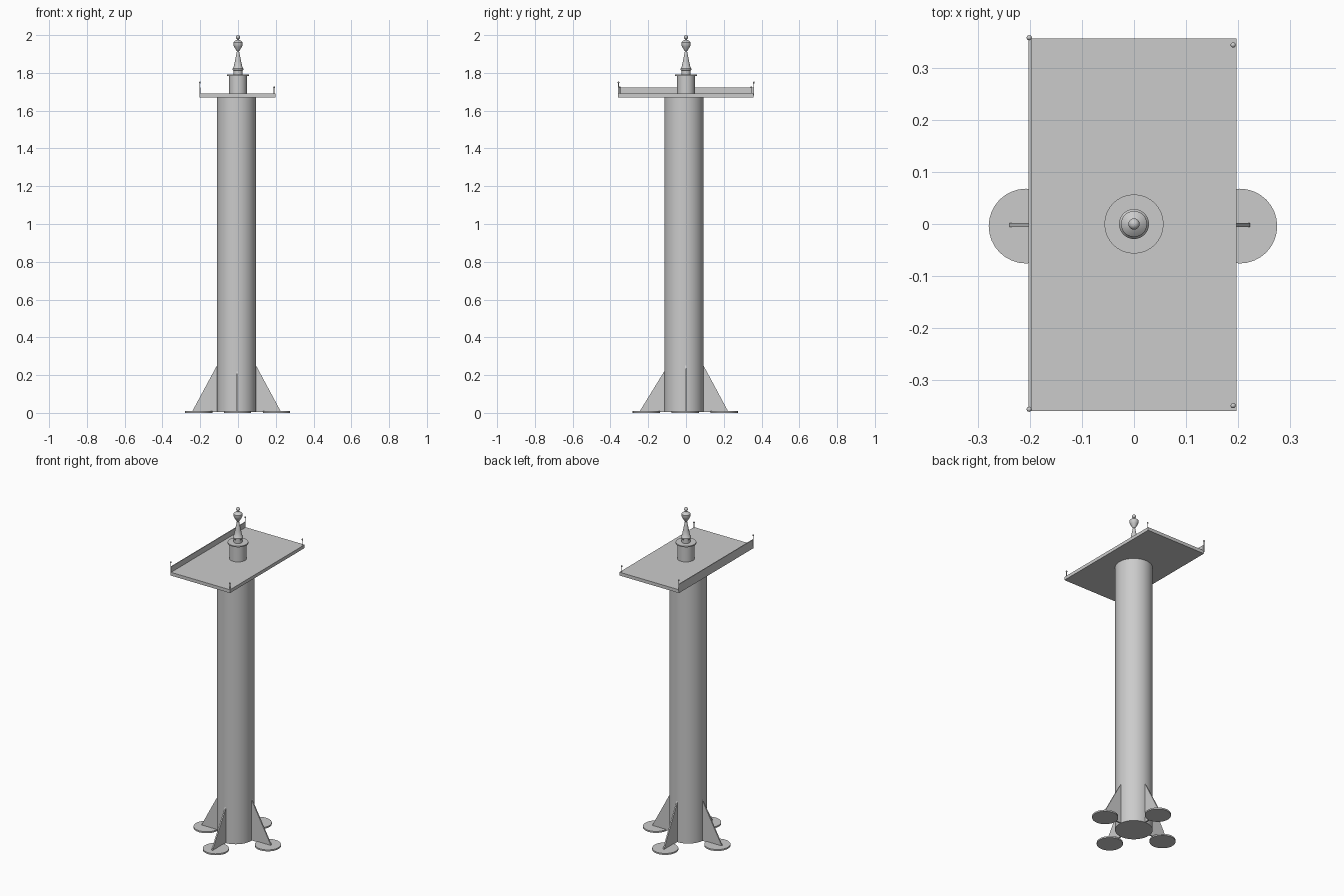
import bpy, bmesh, math
from mathutils import Matrix, Vector

cube = bpy.data.objects.get("Cube")
if cube:
    bpy.data.objects.remove(cube, do_unlink=True)

grey = bpy.data.materials.new("plain grey")
grey.use_nodes = True
colour = (0.6, 0.6, 0.6, 1)
grey.diffuse_color = colour
grey.node_tree.nodes["Principled BSDF"].inputs["Base Color"].default_value = colour


def finish(name, bm, smooth=False):
    bmesh.ops.recalc_face_normals(bm, faces=bm.faces)
    mesh = bpy.data.meshes.new(name)
    bm.to_mesh(mesh)
    bm.free()
    mesh.materials.append(grey)
    ob = bpy.data.objects.new(name, mesh)
    bpy.context.collection.objects.link(ob)
    if smooth:
        bpy.ops.object.select_all(action='DESELECT')
        ob.select_set(True)
        bpy.context.view_layer.objects.active = ob
        bpy.ops.object.shade_smooth_by_angle(angle=math.radians(35))
    return ob


def box(name, low, high):
    low, high = Vector(low), Vector(high)
    bm = bmesh.new()
    bmesh.ops.create_cube(bm, size=1, matrix=Matrix.Translation((low + high) / 2)
                          @ Matrix.Diagonal((*(high - low), 1)))
    return finish(name, bm)


def turned(name, profile, x=0, y=0, sides=32):
    """Closed solid of revolution from (radius, height) pairs."""
    bm = bmesh.new()
    rings = []
    for r, z in profile:
        rings.append([bm.verts.new((x + r * math.cos(a), y + r * math.sin(a), z))
                      for a in (math.tau * i / sides for i in range(sides))])
    for a, b in zip(rings, rings[1:]):
        for i in range(sides):
            j = (i + 1) % sides
            bm.faces.new((a[i], a[j], b[j], b[i]))
    bm.faces.new(rings[0])
    bm.faces.new(rings[-1])
    return finish(name, bm, True)


def fin(name, angle, centre, reach, top):
    """Thin triangular brace leaning against the column."""
    bm = bmesh.new()
    t = 0.004
    outline = ((0.09, 0.005), (reach, 0.005), (reach, 0.012), (0.104, top), (0.09, top))
    face = bm.faces.new([bm.verts.new((r, -t, z)) for r, z in outline])
    new = bmesh.ops.extrude_face_region(bm, geom=[face])["geom"]
    bmesh.ops.translate(bm, vec=(0, 2 * t, 0),
                        verts=[v for v in new if isinstance(v, bmesh.types.BMVert)])
    bm.transform(Matrix.Translation((*centre, 0)) @ Matrix.Rotation(angle, 4, 'Z'))
    return finish(name, bm)


# Column
turned("column", [(0.104, 0.004), (0.104, 1.672)], -0.008, -0.011, 40)

# Foot pads and braces
for i, side in enumerate(("left", "back", "right", "front")):
    a = i * math.pi / 2
    turned(side + "_foot_pad", [(0.072, 0), (0.072, 0.009)],
           -0.002 + 0.206 * math.cos(a), -0.004 + 0.206 * math.sin(a))
    off = (-0.008, -0.002) if i % 2 == 0 else (-0.004, -0.011)
    fin(side + "_brace", a, off, 0.232, 0.22 if side == "front" else 0.25)

# Platform with one low wall
box("platform", (-0.2, -0.36, 1.67), (0.198, 0.357, 1.69))
box("right_wall", (-0.203, -0.36, 1.67), (-0.198, 0.357, 1.723))

# Corner posts with ball tips
for name, x, y, base in (("right_back", -0.202, 0.359, 1.68), ("right_front", -0.202, -0.357, 1.68),
                         ("left_back", 0.191, 0.345, 1.69), ("left_front", 0.191, -0.35, 1.69)):
    top = 1.749 if x < 0 else 1.724
    turned(name + "_post", [(0.002, base), (0.002, top)], x, y, 8)
    bm = bmesh.new()
    bmesh.ops.create_uvsphere(bm, u_segments=12, v_segments=8, radius=0.005,
                              matrix=Matrix.Translation((x, y, top)))
    finish(name + "_post_ball", bm, True)

# Drum and collar
turned("drum", [(0.047, 1.69), (0.047, 1.785)])
turned("collar", [(0.057, 1.784), (0.057, 1.791)])

# Finial
turned("finial", [(0.024, 1.79), (0.024, 1.812), (0.029, 1.816), (0.029, 1.823),
                  (0.023, 1.83), (0.017, 1.86), (0.011, 1.89), (0.006, 1.915),
                  (0.012, 1.923), (0.02, 1.938), (0.025, 1.948), (0.025, 1.962),
                  (0.016, 1.97), (0.005, 1.975), (0.005, 1.985)], 0, 0, 24)
bm = bmesh.new()
bmesh.ops.create_uvsphere(bm, u_segments=20, v_segments=12, radius=0.011,
                          matrix=Matrix.Translation((0, 0, 1.989)))
finish("finial_ball", bm, True)
